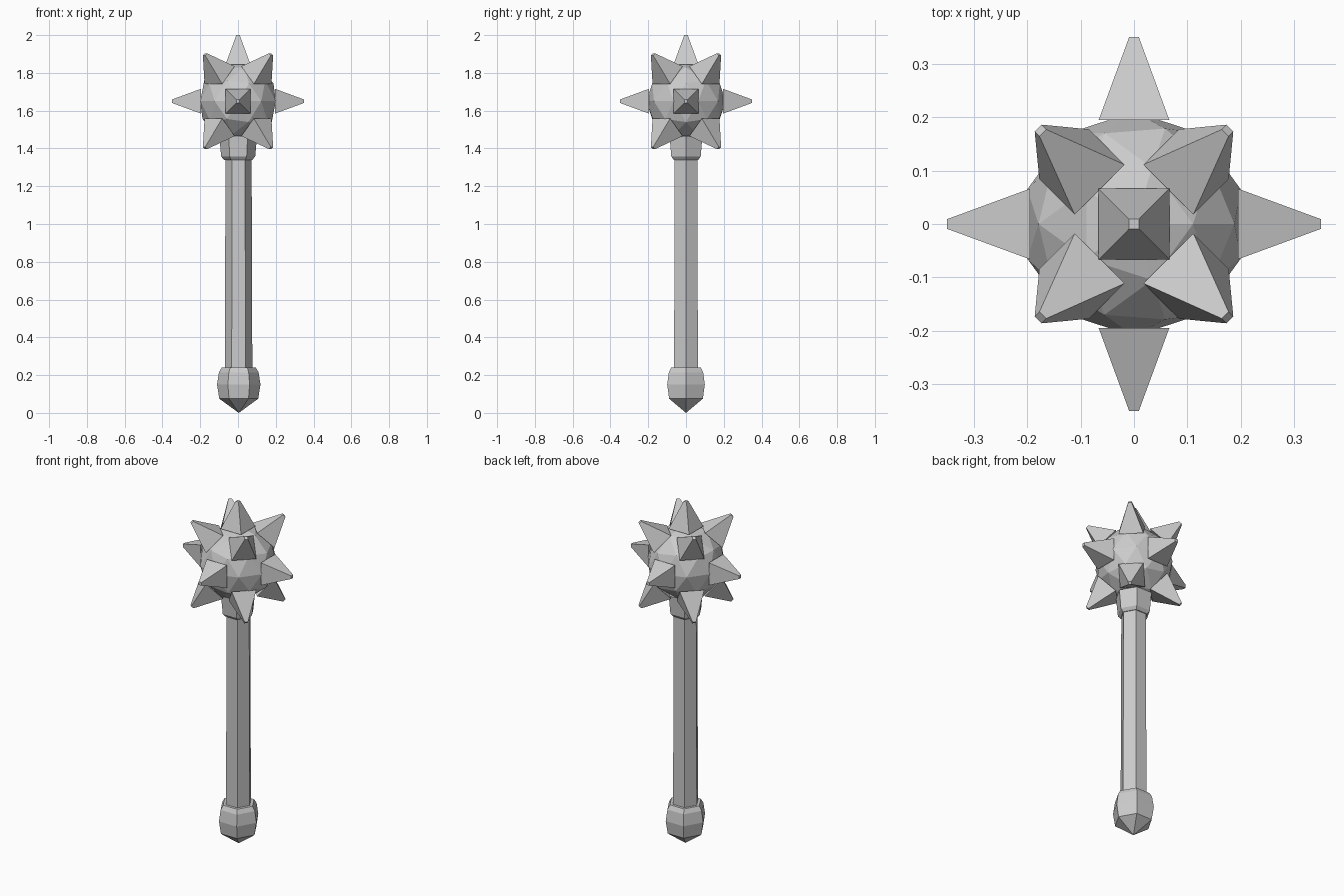
import bpy, bmesh
from math import cos, sin, pi, radians
from mathutils import Matrix

if "Cube" in bpy.data.objects:
    bpy.data.objects.remove(bpy.data.objects["Cube"])

HEAD_Z = 1.65


def finish(name, bm):
    bmesh.ops.recalc_face_normals(bm, faces=bm.faces)
    mesh = bpy.data.meshes.new(name)
    bm.to_mesh(mesh)
    bm.free()
    obj = bpy.data.objects.new(name, mesh)
    bpy.context.collection.objects.link(obj)
    return obj


def hex_lathe(name, profile, x=0.0):
    """Six-sided turned part from (radius, z) rings; radius 0 makes a point."""
    bm = bmesh.new()
    rings = []
    for r, z in profile:
        n = 6 if r > 0 else 1
        rings.append([bm.verts.new((x + r * cos(i * pi / 3), r * sin(i * pi / 3), z))
                      for i in range(n)])
    for a, b in zip(rings, rings[1:]):
        for i in range(6):
            j = (i + 1) % 6
            if len(a) == 1:
                bm.faces.new((a[0], b[i], b[j]))
            else:
                bm.faces.new((a[i], a[j], b[j], b[i]))
    for ring in (rings[0], rings[-1]):
        if len(ring) == 6:
            bm.faces.new(ring)
    return finish(name, bm)


def spike(name, azimuth, tilt):
    """Blunt square pyramid pointing out from the head centre."""
    base, tip = 0.195, 0.35
    bm = bmesh.new()
    bmesh.ops.create_cone(bm, cap_ends=True, segments=4, depth=tip - base,
                          radius1=0.066 * 2 ** 0.5, radius2=0.009 * 2 ** 0.5,
                          matrix=Matrix.Translation((0, 0, (base + tip) / 2)))
    # square the base up with the axes
    if abs(max(v.co.x for v in bm.verts) - 0.066) > 0.01:
        bm.transform(Matrix.Rotation(pi / 4, 4, 'Z'))
    bm.transform(Matrix.Translation((0, 0, HEAD_Z))
                 @ Matrix.Rotation(radians(azimuth), 4, 'Z')
                 @ Matrix.Rotation(radians(tilt), 4, 'Y'))
    return finish(name, bm)


# Handle, pommel and collar
hex_lathe("pommel", [(0, 0), (0.103, 0.075), (0.115, 0.15), (0.105, 0.215), (0.09, 0.24)], 0.004)
hex_lathe("handle", [(0.073, 0.2), (0.069, 1.38)], 0.003)
hex_lathe("collar", [(0.075, 1.34), (0.09, 1.357), (0.1, 1.465)], 0.001)

# Faceted head
bm = bmesh.new()
bmesh.ops.create_icosphere(bm, subdivisions=2, radius=0.21,
                           matrix=Matrix.Translation((0, 0, HEAD_Z)))
finish("head", bm)

# Spikes: one on top, four level, eight diagonal
spike("spike_top", 0, 0)
for k in range(4):
    spike(f"spike_side_{k + 1}", 90 * k, 90)
    spike(f"spike_upper_{k + 1}", 90 * k + 45, 45)
    spike(f"spike_lower_{k + 1}", 90 * k + 45, 135)
